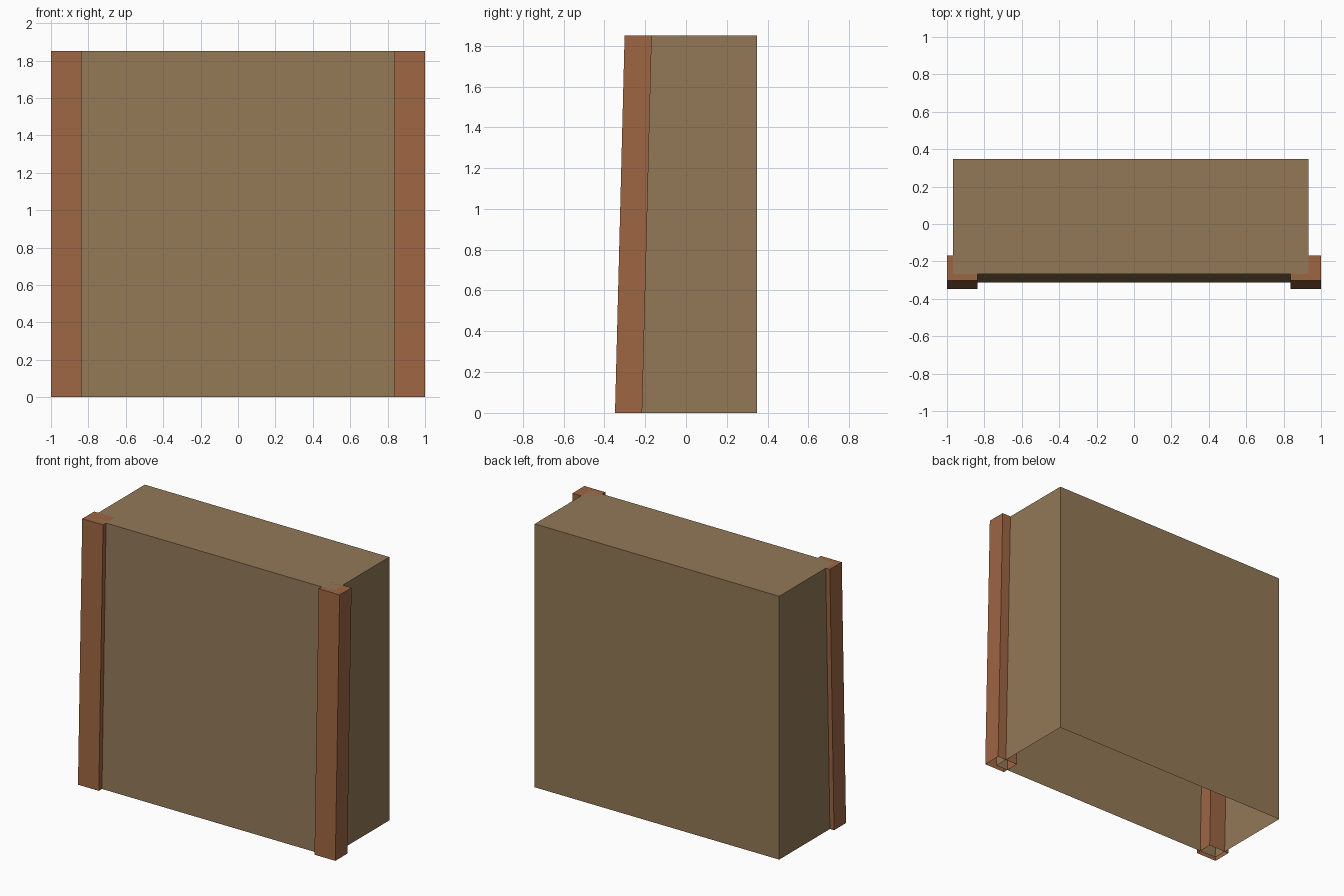
import bpy, bmesh

if "Cube" in bpy.data.objects:
    bpy.data.objects.remove(bpy.data.objects["Cube"])

H = 1.85


def material(name, rgb):
    m = bpy.data.materials.new(name)
    m.diffuse_color = (*rgb, 1)
    m.use_nodes = True
    m.node_tree.nodes["Principled BSDF"].inputs["Base Color"].default_value = m.diffuse_color
    return m


def open_box(name, x0, x1, bottom_y, top_y, mat):
    """Box with an open underside; the front and back can lean."""
    bm = bmesh.new()
    bmesh.ops.create_cube(bm, size=1)
    for v in bm.verts:
        top = v.co.z > 0
        ys = top_y if top else bottom_y
        v.co = (x1 if v.co.x > 0 else x0, ys[1] if v.co.y > 0 else ys[0], H if top else 0)
    base = [f for f in bm.faces if all(v.co.z == 0 for v in f.verts)]
    bmesh.ops.delete(bm, geom=base, context='FACES_ONLY')
    me = bpy.data.meshes.new(name)
    bm.to_mesh(me)
    bm.free()
    me.materials.append(mat)
    ob = bpy.data.objects.new(name, me)
    bpy.context.collection.objects.link(ob)
    return ob


stone = material("wall_brown", (0.29, 0.19, 0.095))
wood = material("post_brown", (0.34, 0.13, 0.055))

# Wall block with a leaning front, slightly off centre
open_box("wall_block", -0.968, 0.932, (-0.313, 0.348), (-0.267, 0.348), stone)

# Leaning corner posts
for side, x0, x1 in (("left", -1.0, -0.838), ("right", 0.838, 1.0)):
    open_box(side + "_post", x0, x1, (-0.348, -0.215), (-0.301, -0.168), wood)
